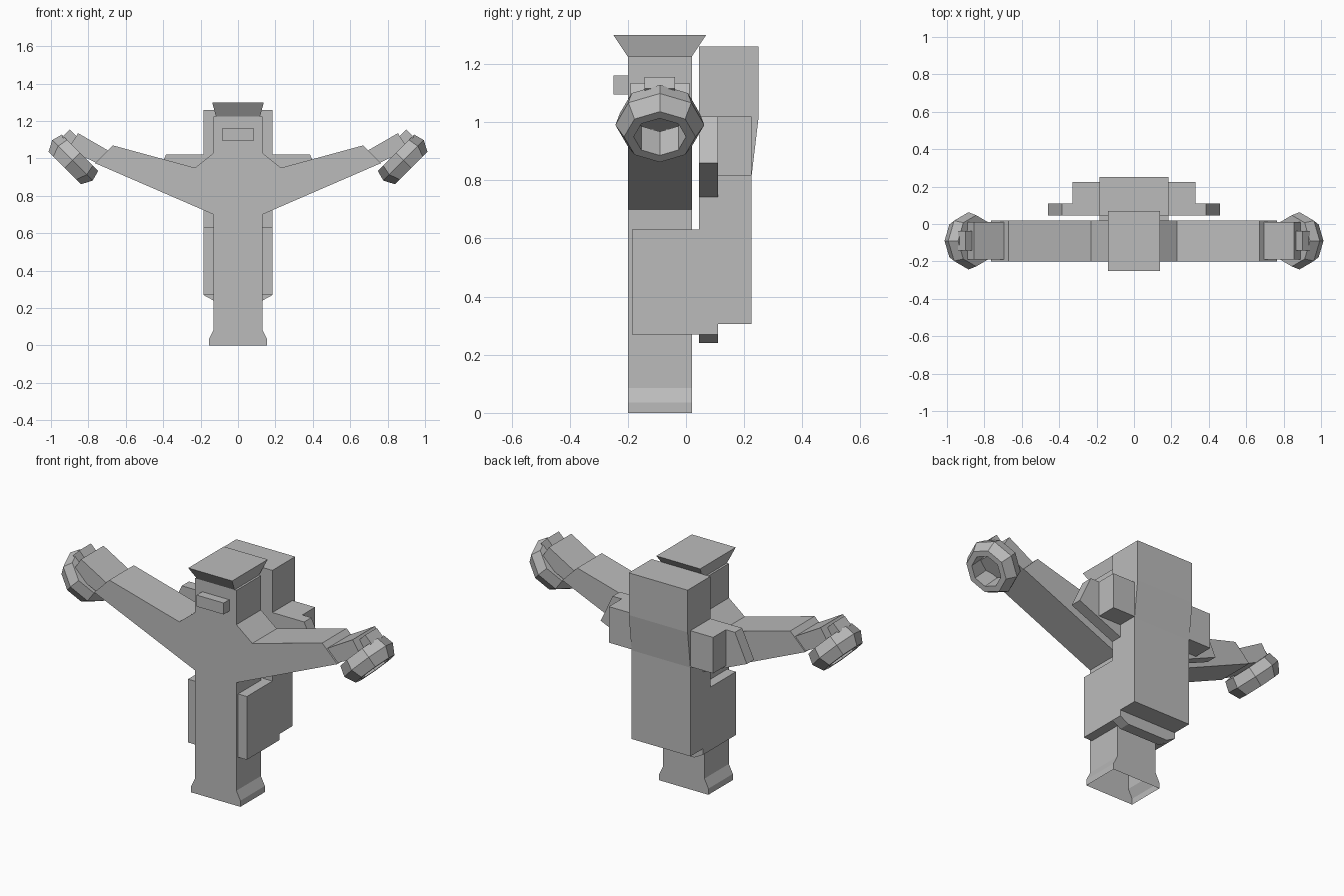
import bpy, bmesh, math
from mathutils import Matrix, Vector

old = bpy.data.objects.get("Cube")
if old:
    bpy.data.objects.remove(old, do_unlink=True)

grey = bpy.data.materials.new("plain_grey")
grey.use_nodes = True
colour = (0.5, 0.5, 0.5, 1)
grey.diffuse_color = colour
grey.node_tree.nodes["Principled BSDF"].inputs["Base Color"].default_value = colour


def finish(name, bm):
    bmesh.ops.recalc_face_normals(bm, faces=bm.faces)
    mesh = bpy.data.meshes.new(name)
    bm.to_mesh(mesh)
    bm.free()
    mesh.materials.append(grey)
    obj = bpy.data.objects.new(name, mesh)
    bpy.context.collection.objects.link(obj)
    return obj


def prism(name, outline, lo, hi, axis="y", open_base=False):
    """Extrude an outline along y (x, z points) or along x (y, z points)."""
    bm = bmesh.new()

    def place(p, d):
        return (p[0], d, p[1]) if axis == "y" else (d, p[0], p[1])

    rings = [[bm.verts.new(place(p, d)) for p in outline] for d in (lo, hi)]
    bm.faces.new(rings[0])
    bm.faces.new(rings[1][::-1])
    n = len(outline)
    for i in range(n):
        j = (i + 1) % n
        bm.faces.new((rings[0][i], rings[0][j], rings[1][j], rings[1][i]))
    obj_base = [f for f in bm.faces if all(v.co.z < 0.001 for v in f.verts)]
    if open_base:
        bmesh.ops.delete(bm, geom=obj_base, context="FACES")
    return finish(name, bm)


def mirrored(points):
    return points + [(-x, z) for x, z in reversed(points)]


def flip(points, side):
    return [(side * x, z) for x, z in points]


# Body with foot, spread arms and head
half_body = [(0.155, 0), (0.155, 0.035), (0.13, 0.085), (0.13, 0.70),
             (0.765, 0.975), (0.67, 1.07), (0.23, 0.95), (0.13, 1.03),
             (0.13, 1.225)]
prism("body", mirrored(half_body), -0.2, 0.02, open_base=True)

# Eye block
prism("eye_block", mirrored([(0.085, 1.095), (0.085, 1.16)]), -0.25, -0.19)

# Flared hat
bm = bmesh.new()
levels = [(0.118, -0.2, 0.02, 1.225), (0.138, -0.25, 0.07, 1.30)]
low, top = [[bm.verts.new(c) for c in ((-w, f, z), (w, f, z), (w, b, z), (-w, b, z))]
            for w, f, b, z in levels]
bm.faces.new(low)
bm.faces.new(top)
for i in range(4):
    j = (i + 1) % 4
    bm.faces.new((low[i], low[j], top[j], top[i]))
finish("hat", bm)

# Backpack wrapping around the waist
pack_side = [(-0.185, 0.27), (0.11, 0.27), (0.11, 0.305), (0.225, 0.305),
             (0.225, 0.81), (0.25, 1.02), (0.25, 1.26), (0.045, 1.26),
             (0.045, 0.63), (-0.185, 0.63)]
prism("backpack", pack_side, -0.185, 0.185, axis="x")
prism("backpack_base", mirrored([(0.13, 0.24), (0.185, 0.27)]), 0.045, 0.11)

wing_plate = [(0.18, 0.74), (0.46, 0.86), (0.385, 1.02), (0.18, 1.02)]
wing_block = [(0.18, 0.815), (0.328, 0.815), (0.328, 1.02), (0.18, 1.02)]
hand = [(0.855, 1.135), (0.69, 1.04), (0.755, 0.975), (0.91, 1.05)]
finger = [(0.94, 1.115), (0.90, 1.155), (0.84, 1.095), (0.88, 1.055)]
# Cuff cross-section: offset along the axis, radius
cuff_section = [(0.058, 0.123), (0, 0.153), (-0.058, 0.137),
                (-0.058, 0.09), (0.058, 0.09)]

for side, label in ((1, "left"), (-1, "right")):
    prism(label + "_wing_plate", flip(wing_plate, side), 0.045, 0.11)
    prism(label + "_wing_block", flip(wing_block, side), 0.1, 0.225)
    prism(label + "_hand", flip(hand, side), -0.19, 0.012)
    prism(label + "_finger", flip(finger, side), -0.142, -0.037)

    # Eight-sided ring facing outward and down
    axis = Vector((side, 0, -1)).normalized()
    across = Vector((side, 0, 1)).normalized()
    centre = Vector((side * 0.885, -0.09, 0.99))
    bm = bmesh.new()
    rings = []
    for k in range(8):
        a = k * math.pi / 4
        spoke = across * math.cos(a) + Vector((0, 1, 0)) * math.sin(a)
        rings.append([bm.verts.new(centre + axis * d + spoke * r)
                      for d, r in cuff_section])
    for k in range(8):
        r0, r1 = rings[k], rings[(k + 1) % 8]
        for i in range(len(cuff_section)):
            j = (i + 1) % len(cuff_section)
            bm.faces.new((r0[i], r0[j], r1[j], r1[i]))
    finish(label + "_cuff", bm)
